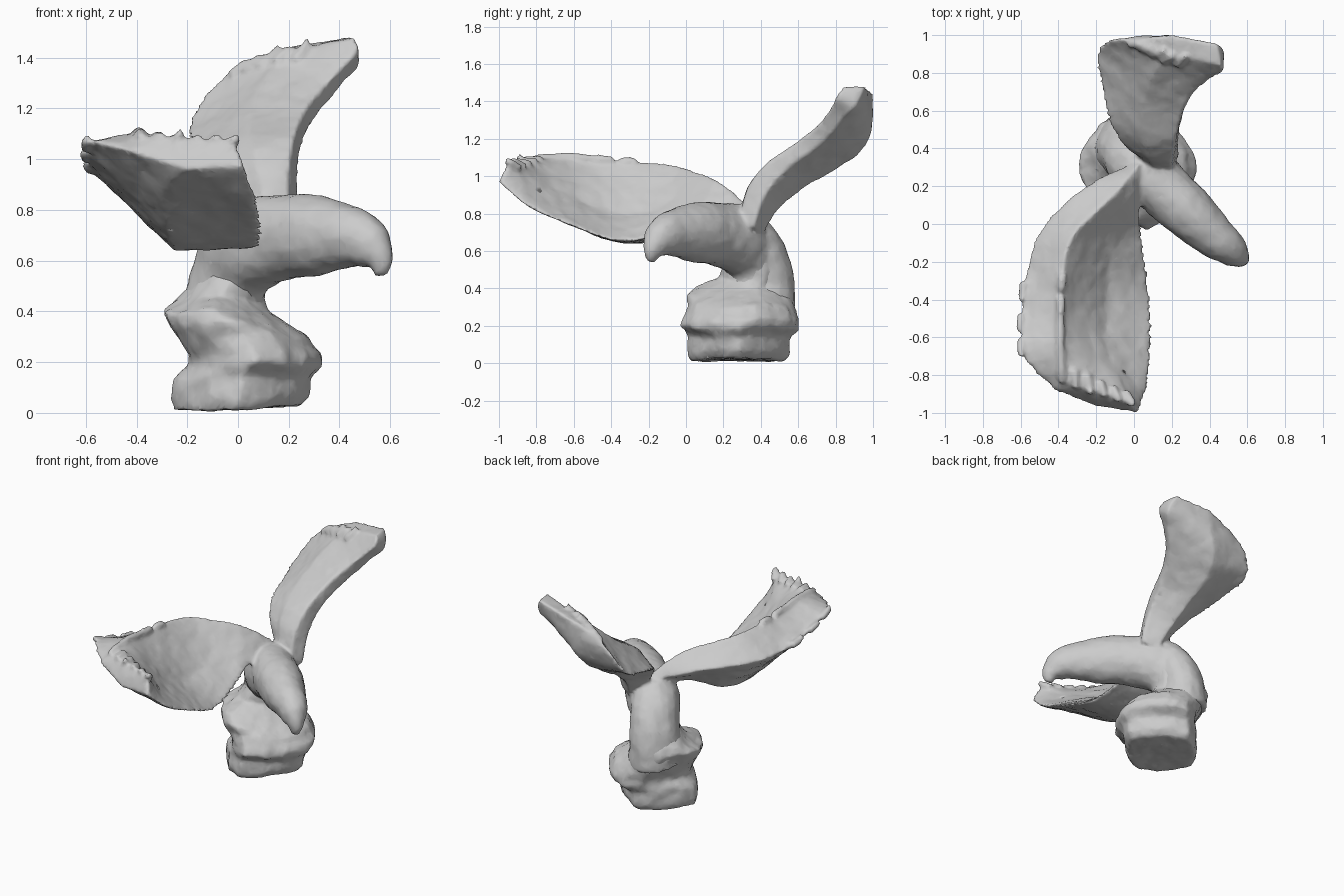
import bpy, bmesh, math, random
from mathutils import Vector

if "Cube" in bpy.data.objects:
    bpy.data.objects.remove(bpy.data.objects["Cube"])

random.seed(4)


def spline(pts, u):
    """Catmull-Rom point at u in 0..1 through a list of vectors."""
    n = len(pts) - 1
    f = min(u * n, n - 1e-6)
    i = int(f)
    t = f - i
    p = [pts[max(0, min(n, i + k))] for k in (-1, 0, 1, 2)]
    return 0.5 * (2 * p[1] + (p[2] - p[0]) * t
                  + (2 * p[0] - 5 * p[1] + 4 * p[2] - p[3]) * t * t
                  + (3 * p[1] - p[0] - 3 * p[2] + p[3]) * t ** 3)


def loft(bm, rings):
    """Closed solid through rings of equal point count."""
    vs = [[bm.verts.new(p) for p in r] for r in rings]
    n = len(vs[0])
    for a, b in zip(vs, vs[1:]):
        for i in range(n):
            bm.faces.new((a[i], a[(i + 1) % n], b[(i + 1) % n], b[i]))
    bm.faces.new(vs[0][::-1])
    bm.faces.new(vs[-1])


def tube(bm, path, steps=24, sides=16, squash=1.0):
    """Tapered tube along (x, y, z, radius) points; squash narrows it sideways."""
    pts = [Vector(p) for p in path]
    rings = []
    for k in range(steps + 1):
        u = k / steps
        q = spline(pts, u)
        c, r = q.to_3d(), q[3]
        d = (spline(pts, min(1, u + .02)) - spline(pts, max(0, u - .02))).to_3d().normalized()
        side = d.cross(Vector((0.67, 0.74, 0.05))).normalized()
        wide = d.cross(side)
        rings.append([c + r * (math.cos(a) * side + squash * math.sin(a) * wide)
                      for a in (2 * math.pi * i / sides for i in range(sides))])
    loft(bm, rings)


def wing(bm, stations, tips, steps=30, sub=5):
    """Thick wing lofted through five-cornered sections, plus ragged feather tips."""
    cols = [[Vector(s[j]) for s in stations] for j in range(5)]
    rings = []
    for k in range(steps + 1):
        c = [spline(col, k / steps) for col in cols]
        rings.append([c[j].lerp(c[(j + 1) % 5], i / sub) for j in range(5) for i in range(sub)])
    loft(bm, rings)
    # each tip: corner index (may be fractional) and position along the wing
    for j, u in tips:
        a, b = cols[int(j)], cols[(int(j) + 1) % 5]
        p = spline(a, u).lerp(spline(b, u), j % 1)
        q = spline(a, u - .12).lerp(spline(b, u - .12), j % 1)
        d = (p - q).normalized()
        e = p + d * random.uniform(-.01, .02) + Vector((0, 0, random.uniform(.01, .03)))
        tube(bm, [(*(p - d * .08), .025), (*p, .022), (*e, .01)], 5, 8)


def finish(name, bm, voxel, smooth, rough, size):
    """Fuse the parts into one carved-looking skin."""
    bmesh.ops.recalc_face_normals(bm, faces=bm.faces)
    me = bpy.data.meshes.new(name)
    bm.to_mesh(me)
    bm.free()
    ob = bpy.data.objects.new(name, me)
    bpy.context.collection.objects.link(ob)
    m = ob.modifiers.new("fuse", 'REMESH')
    m.mode, m.voxel_size, m.use_smooth_shade = 'VOXEL', voxel, True
    m = ob.modifiers.new("soften", 'SMOOTH')
    m.factor, m.iterations = .5, smooth
    tex = bpy.data.textures.new(name + "_rough", 'CLOUDS')
    tex.noise_scale = size
    m = ob.modifiers.new("rough", 'DISPLACE')
    m.texture, m.strength, m.mid_level = tex, rough, .5
    m = ob.modifiers.new("facets", 'DECIMATE')
    m.ratio = .25
    return ob


# bird: body from tail to beak
bird = bmesh.new()
tube(bird, [(-.06, .38, .36, .18), (-.04, .37, .52, .16), (.04, .29, .65, .185),
            (.17, .17, .69, .17), (.30, .05, .70, .16), (.42, -.06, .695, .13),
            (.49, -.115, .68, .11), (.53, -.15, .645, .09), (.56, -.175, .60, .058),
            (.563, -.187, .54, .026)], 40, 20, .88)
# tail down the back, flaring into the rock
tube(bird, [(.03, .33, .70, .12), (-.02, .41, .58, .13), (-.05, .44, .44, .14),
            (-.05, .42, .32, .17)])
# lowered wing: inner edge, upper face, rim, outer edge, underside
wing(bird, [
    ((.10, .20, .74), (.05, .27, .84), (.03, .32, .86), (.00, .33, .82), (.03, .30, .75)),
    ((.04, .08, .77), (-.03, .12, .89), (-.10, .16, .98), (-.26, .20, .90), (-.10, .12, .76)),
    ((.05, -.10, .70), (-.12, -.08, .84), (-.32, -.06, 1.06), (-.49, -.02, .93), (-.22, -.08, .67)),
    ((.09, -.35, .65), (-.14, -.33, .80), (-.38, -.28, 1.08), (-.57, -.25, .95), (-.25, -.33, .64)),
    ((.10, -.60, .73), (-.14, -.56, .86), (-.39, -.50, 1.09), (-.60, -.48, 1.00), (-.28, -.56, .72)),
    ((.08, -.85, .84), (-.10, -.77, .96), (-.39, -.65, 1.11), (-.59, -.70, 1.07), (-.30, -.79, .87)),
    ((.02, -1.0, .97), (-.01, -.95, 1.08), (-.38, -.83, 1.09), (-.43, -.88, 1.03), (-.20, -.97, .96))],
    [(j / 5 + 1, 1) for j in range(6)] + [(2, .55 + .09 * k) for k in range(5)]
    + [(3, .6), (3, .72), (3, .82)])
# raised wing: left edge, front face, right front, right back, back face
wing(bird, [
    ((.04, .36, .78), (.10, .29, .80), (.20, .29, .78), (.24, .36, .72), (.14, .42, .70)),
    ((-.05, .41, .91), (.08, .34, .95), (.20, .33, .94), (.24, .41, .88), (.10, .50, .82)),
    ((-.13, .53, 1.00), (.06, .45, 1.07), (.22, .44, 1.08), (.25, .55, 1.05), (.08, .64, .94)),
    ((-.18, .73, 1.06), (.05, .62, 1.17), (.27, .62, 1.20), (.31, .72, 1.17), (.08, .81, 1.04)),
    ((-.20, .91, 1.13), (.10, .78, 1.30), (.38, .75, 1.33), (.42, .83, 1.30), (.12, .95, 1.15)),
    ((-.13, .98, 1.27), (.15, .86, 1.38), (.47, .80, 1.42), (.48, .91, 1.38), (.18, 1.0, 1.29)),
    ((-.02, .97, 1.36), (.20, .89, 1.43), (.46, .84, 1.48), (.44, .96, 1.48), (.20, 1.0, 1.45))],
    [(j / 4, 1) for j in range(1, 6)])
finish("bird", bird, .012, 6, .014, .09)

# rock: stacked irregular slabs (z, x min, x max, y min, y max, squareness)
rock = bmesh.new()
layers = [(.01, -.26, .25, .02, .53, 1.35), (.05, -.27, .28, .00, .56, 1.35),
          (.14, -.26, .29, .01, .56, 1.4), (.19, -.20, .33, -.03, .61, 1.5),
          (.23, -.20, .33, -.02, .61, 1.6), (.30, -.24, .27, .01, .59, 1.8),
          (.35, -.27, .19, .00, .58, 1.7), (.40, -.30, .12, .05, .57, 1.6),
          (.45, -.24, .10, .18, .57, 1.7), (.51, -.18, .11, .20, .54, 2),
          (.58, -.14, .12, .22, .50, 2)]
rings = []
wob = [random.uniform(.98, 1.02) for _ in range(24)]
for z, x0, x1, y0, y1, n in layers:
    ring = []
    for i in range(24):
        a = 2 * math.pi * i / 24
        c, s = math.cos(a), math.sin(a)
        k = wob[i] * random.uniform(.99, 1.01) / (abs(c) ** n + abs(s) ** n) ** (1 / n)
        ring.append(Vector(((x0 + x1) / 2 + k * c * (x1 - x0) / 2,
                            (y0 + y1) / 2 + k * s * (y1 - y0) / 2,
                            z + (.02 * max(0, c) if z < .1 else .01 * math.sin(3 * a)))))
    rings.append(ring)
loft(rock, rings)
finish("rock_base", rock, .012, 3, .02, .08)
